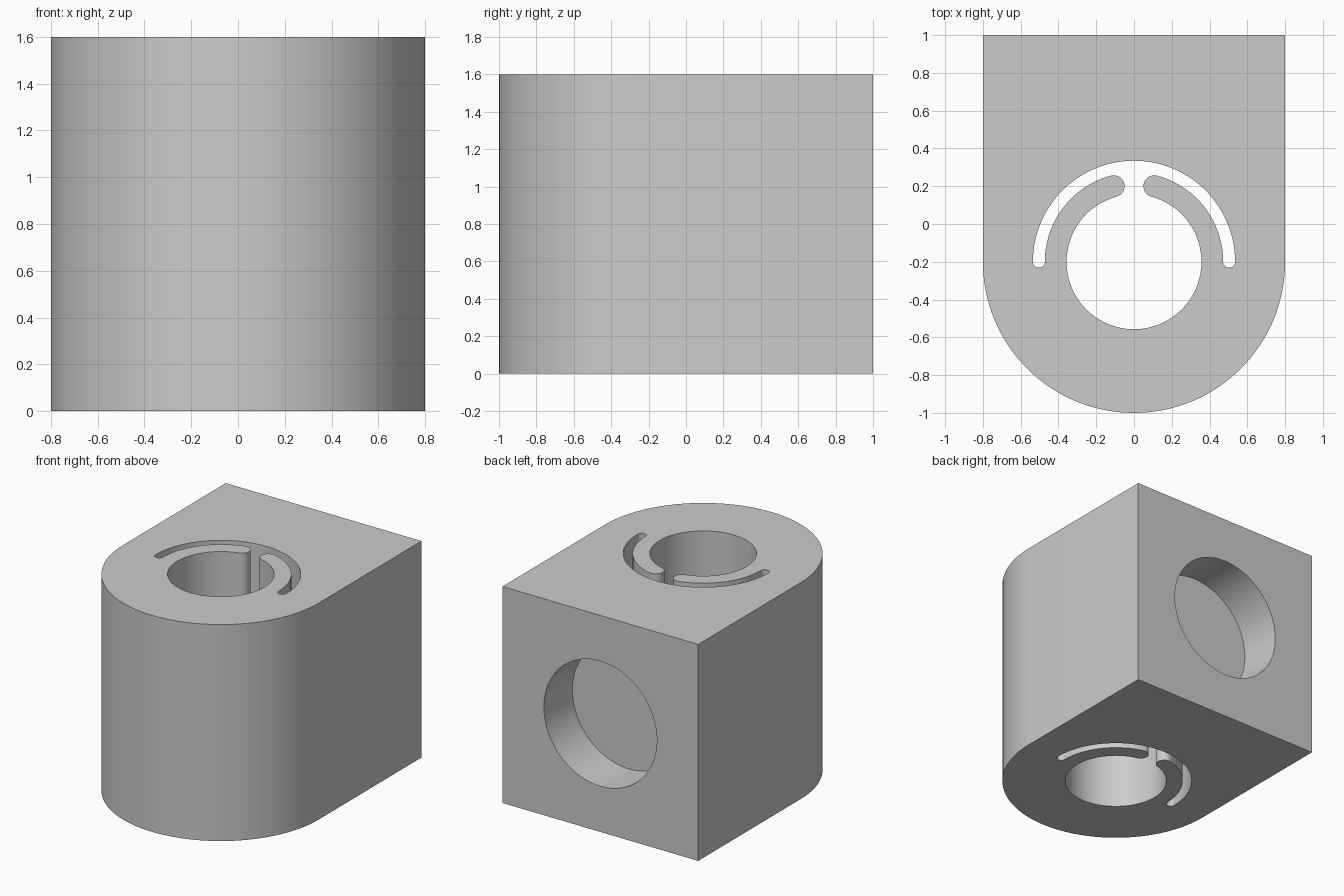
import bpy, bmesh
from math import sin, cos, pi, radians
from mathutils import Matrix

cube = bpy.data.objects.get("Cube")
if cube:
    bpy.data.objects.remove(cube, do_unlink=True)

HEIGHT, HALF_WIDTH, AXIS_Y = 1.6, 0.8, -0.2
BORE_R, ARM_R, SLOT_R = 0.357, 0.472, 0.535

grey = bpy.data.materials.new("light grey")
grey.use_nodes = True
colour = (0.6, 0.6, 0.6, 1)
grey.diffuse_color = colour
grey.node_tree.nodes["Principled BSDF"].inputs["Base Color"].default_value = colour


def arc(cx, cy, r, start, end, steps):
    """Points along an arc, angles in degrees."""
    angles = [radians(start + (end - start) * i / steps) for i in range(steps + 1)]
    return [(cx + r * cos(a), cy + r * sin(a)) for a in angles]


def prism(name, outline, z0, z1):
    """Upright solid from a closed outline."""
    bm = bmesh.new()
    face = bm.faces.new([bm.verts.new((x, y, z0)) for x, y in outline])
    top = bmesh.ops.extrude_face_region(bm, geom=[face])["geom"]
    verts = [v for v in top if isinstance(v, bmesh.types.BMVert)]
    bmesh.ops.translate(bm, verts=verts, vec=(0, 0, z1 - z0))
    bmesh.ops.remove_doubles(bm, verts=bm.verts, dist=1e-5)
    bmesh.ops.recalc_face_normals(bm, faces=bm.faces)
    mesh = bpy.data.meshes.new(name)
    bm.to_mesh(mesh)
    bm.free()
    mesh.materials.append(grey)
    obj = bpy.data.objects.new(name, mesh)
    bpy.context.collection.objects.link(obj)
    return obj


# Block with a half-round front
body = prism("clamp_block",
             arc(0, AXIS_Y, HALF_WIDTH, 180, 360, 64) + [(HALF_WIDTH, 1), (-HALF_WIDTH, 1)],
             0, HEIGHT)

# Bore, gap and curved relief slot as one outline, leaving two round-ended arms
GAP = 15
arm_mid, arm_cap = (BORE_R + ARM_R) / 2, (ARM_R - BORE_R) / 2
slot_mid, slot_cap = (ARM_R + SLOT_R) / 2, (SLOT_R - ARM_R) / 2
tip_x, tip_y = arm_mid * sin(radians(GAP)), AXIS_Y + arm_mid * cos(radians(GAP))

right = arc(tip_x, tip_y, arm_cap, 270 - GAP, 90 - GAP, 16)      # arm tip
right += arc(0, AXIS_Y, ARM_R, 90 - GAP, 0, 32)[1:]              # slot inner wall
right += arc(slot_mid, AXIS_Y, slot_cap, 180, 360, 12)[1:]       # slot end
right += arc(0, AXIS_Y, SLOT_R, 0, 90, 36)[1:]                   # slot outer wall
left = [(-x, y) for x, y in reversed(right[:-1])]
bore = arc(0, AXIS_Y, BORE_R, 90 + GAP, 450 - GAP, 96)[1:-1]
bore_cutter = prism("bore_cutter", right + left + bore, -0.1, HEIGHT + 0.1)

# Blind round pocket in the back
pocket_cutter = prism("pocket_cutter", arc(0, 0, 0.462, 0, 360, 96)[:-1], -0.333, 0.1)
pocket_cutter.data.transform(Matrix.Translation((0, 1, HEIGHT / 2))
                             @ Matrix.Rotation(-pi / 2, 4, "X"))

bpy.context.view_layer.objects.active = body
for cutter in (bore_cutter, pocket_cutter):
    cutter.hide_render = True
    mod = body.modifiers.new(cutter.name, "BOOLEAN")
    mod.operation, mod.solver, mod.object = "DIFFERENCE", "EXACT", cutter
    bpy.ops.object.modifier_apply(modifier=mod.name)
    bpy.data.objects.remove(cutter, do_unlink=True)

# Smooth curved walls, crisp edges
for obj in bpy.context.selected_objects:
    obj.select_set(False)
body.select_set(True)
bpy.ops.object.shade_smooth_by_angle(angle=radians(30))
